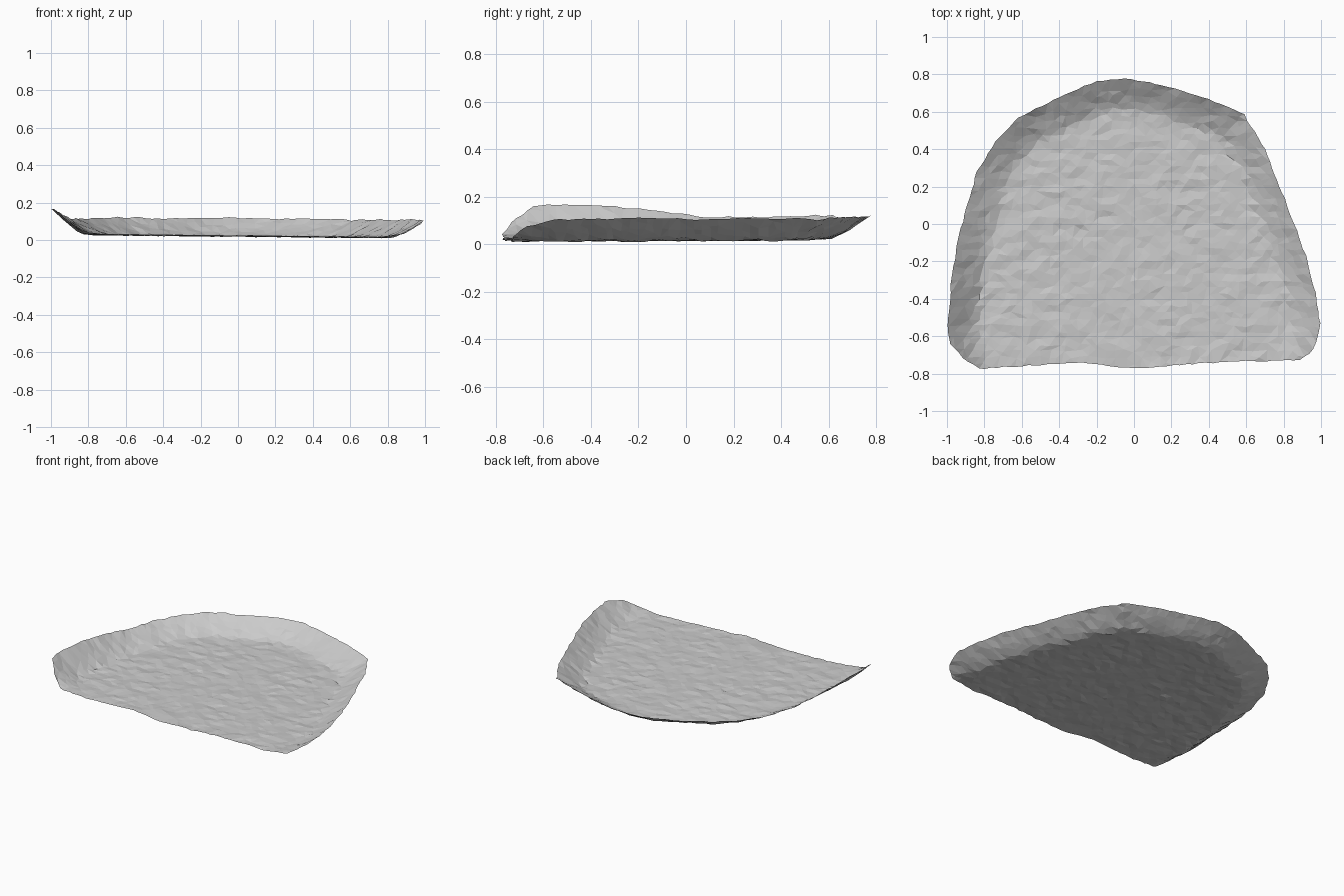
import bpy, bmesh, random
from mathutils import Vector, noise
from mathutils.geometry import delaunay_2d_cdt, intersect_point_line

if "Cube" in bpy.data.objects:
    bpy.data.objects.remove(bpy.data.objects["Cube"])

random.seed(4)
RIM_WIDTH = 0.17

# Raised rim: x, y, height, from front left round the back to front right
rim = [(-.83, -.775, .045), (-.92, -.72, .11), (-.98, -.64, .16), (-1, -.55, .17),
       (-.98, -.33, .165), (-.95, -.12, .14), (-.90, .08, .115), (-.84, .28, .115),
       (-.74, .44, .12), (-.62, .57, .12), (-.40, .68, .115), (-.20, .765, .12),
       (-.05, .78, .12), (.15, .745, .115), (.40, .67, .115), (.59, .585, .11),
       (.70, .40, .11), (.78, .20, .11), (.86, 0, .105), (.93, -.2, .11),
       (.98, -.4, .11), (.997, -.56, .105), (.96, -.67, .075), (.89, -.73, .035)]
# Open front lip, level with the floor
lip = [(.6, -.735), (.28, -.75), (0, -.775), (-.28, -.74), (-.6, -.76)]


def resample(points, step):
    out = []
    for a, b in zip(points, points[1:]):
        n = max(1, round((b - a).length / step))
        out += [a.lerp(b, i / n) for i in range(n)]
    return out


rim_pts = [Vector(p) for p in rim]
loop = [Vector(p[:2]) for p in rim] + [Vector(p) for p in lip]
edge = resample(loop + loop[:1], 0.035)
edge = [p * (1 + random.uniform(-.006, .003)) for p in edge]


def nearest_rim(p):
    """Distance to the rim line and rim height at that point."""
    best = (9, 0)
    for a, b in zip(rim_pts, rim_pts[1:]):
        t = intersect_point_line(p, a.xy, b.xy)[1]
        q = a.lerp(b, min(1, max(0, t)))
        best = min(best, ((q.xy - p).length, q.z))
    return best


def inside(p):
    hit = False
    for a, b in zip(edge, edge[1:] + edge[:1]):
        if (a.y > p.y) != (b.y > p.y) and p.x < a.x + (p.y - a.y) / (b.y - a.y) * (b.x - a.x):
            hit = not hit
    return hit


def height(p):
    floor = 0.021 - 0.010 * p.x
    dist, top = nearest_rim(p)
    slope = max(0, 1 - dist / RIM_WIDTH) ** 1.2
    bump = 0.006 * noise.noise(Vector((p.x * 7, p.y * 14, 1))) + random.uniform(-.003, .003)
    return max(0, floor + (top - floor) * slope + bump)


# Irregular facets, longer across than deep
points = list(edge)
for r in range(46):
    for c in range(38):
        p = Vector((-1 + (c + .5 * (r % 2)) * .054 + random.uniform(-.016, .016),
                    -.78 + r * .034 + random.uniform(-.009, .009)))
        if inside(p) and min((p - e).length for e in edge) > .02:
            points.append(p)

n = len(edge)
verts, _, faces, *_ = delaunay_2d_cdt(points, [(i, (i + 1) % n) for i in range(n)], [], 1, 1e-5)

# Shallow tray sheet
mesh = bpy.data.meshes.new("shallow_tray")
mesh.from_pydata([(v.x, v.y, height(v)) for v in verts], [], faces)
bm = bmesh.new()
bm.from_mesh(mesh)
bmesh.ops.recalc_face_normals(bm, faces=bm.faces)
if sum(f.normal.z for f in bm.faces) < 0:
    bmesh.ops.reverse_faces(bm, faces=bm.faces)
bm.to_mesh(mesh)
bm.free()
bpy.context.collection.objects.link(bpy.data.objects.new("shallow_tray", mesh))
